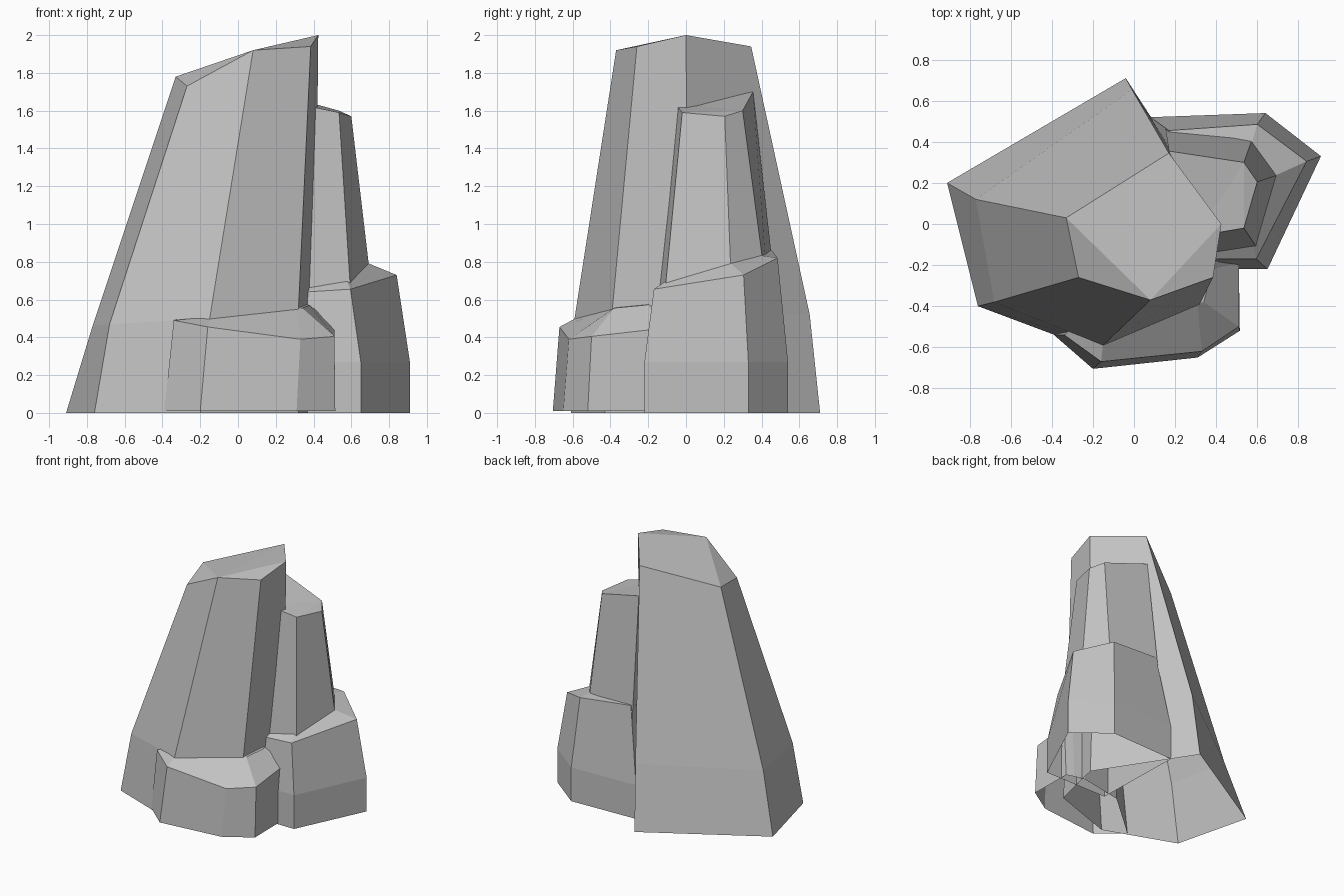
import bpy, bmesh

cube = bpy.data.objects.get("Cube")
if cube:
    bpy.data.objects.remove(cube, do_unlink=True)

stone = bpy.data.materials.new("grey_stone")
stone.use_nodes = True
grey = (0.54, 0.54, 0.54, 1)
stone.diffuse_color = grey
stone.node_tree.nodes["Principled BSDF"].inputs["Base Color"].default_value = grey


def level(points, z):
    """Lay a flat outline at one height."""
    return [(x, y, z) for x, y in points]


def rock(name, rings, peak):
    """Loft counterclockwise outlines from an open base, then fan the top to a
    peak, which may be one of the top corners."""
    bm = bmesh.new()
    loops = [[bm.verts.new(p) for p in ring] for ring in rings]
    n = len(loops[0])
    for low, high in zip(loops, loops[1:]):
        for i in range(n):
            j = (i + 1) % n
            bm.faces.new((low[i], low[j], high[j], high[i]))
    tip = bm.verts.new(peak)
    for i in range(n):
        bm.faces.new((loops[-1][i], loops[-1][(i + 1) % n], tip))
    bmesh.ops.remove_doubles(bm, verts=bm.verts, dist=0.0005)
    mesh = bpy.data.meshes.new(name)
    bm.to_mesh(mesh)
    bm.free()
    mesh.materials.append(stone)
    obj = bpy.data.objects.new(name, mesh)
    bpy.context.collection.objects.link(obj)


# Tall main rock, tapering to a slanted top
rock("main_rock", [
    level([(-.91, .2), (-.76, -.4), (-.2, -.61), (.32, -.43), (.42, 0), (-.04, .71)], 0),
    [(-.77, .12, .46), (-.68, -.38, .47), (-.15, -.59, .5),
     (.32, -.39, .55), (.41, .01, .55), (-.01, .655, .52)],
    [(-.33, .03, 1.78), (-.27, -.26, 1.73), (.08, -.37, 1.92),
     (.385, -.26, 1.94), (.425, 0, 2), (.17, .345, 1.94)],
], peak=(.08, -.37, 1.92))

# Low ledge at the front, with a sloping shelf
rock("front_ledge", [
    level([(-.39, -.54), (-.2, -.705), (.31, -.65), (.515, -.52),
           (.51, -.17), (.45, -.15), (.36, -.13), (0, -.2)], .01),
    [(-.34, -.54, .49), (-.16, -.67, .455), (.33, -.62, .39), (.51, -.5, .405),
     (.51, -.19, .44), (.45, -.17, .52), (.36, -.15, .575), (0, -.2, .58)],
    [(-.3, -.5, .495), (-.15, -.57, .508), (.31, -.39, .55), (.34, -.38, .555),
     (.38, -.22, .57), (.37, -.2, .573), (.34, -.18, .575), (0, -.25, .58)],
], peak=(.2, -.3, .575))

# Side ledge with straight foot and bevelled upper half
foot = [(.91, .33), (.64, .54), (.08, .52), (.1, -.22), (.65, -.22)]
rock("side_ledge", [
    level(foot, 0),
    level(foot, .27),
    [(.84, .305, .73), (.6, .485, .82), (.17, .455, .86), (.2, -.17, .63), (.595, -.17, .655)],
], peak=(.5, .15, .87))

# Slim pillar rising from the side ledge
rock("side_pillar", [
    [(.72, .245, .55), (.585, .44, .55), (.15, .485, .55), (.2, -.18, .5), (.605, -.125, .5)],
    [(.6, .205, 1.57), (.535, .3, 1.6), (.17, .355, 1.7), (.3, -.06, 1.64), (.535, -.02, 1.59)],
], peak=(.535, .3, 1.6))
